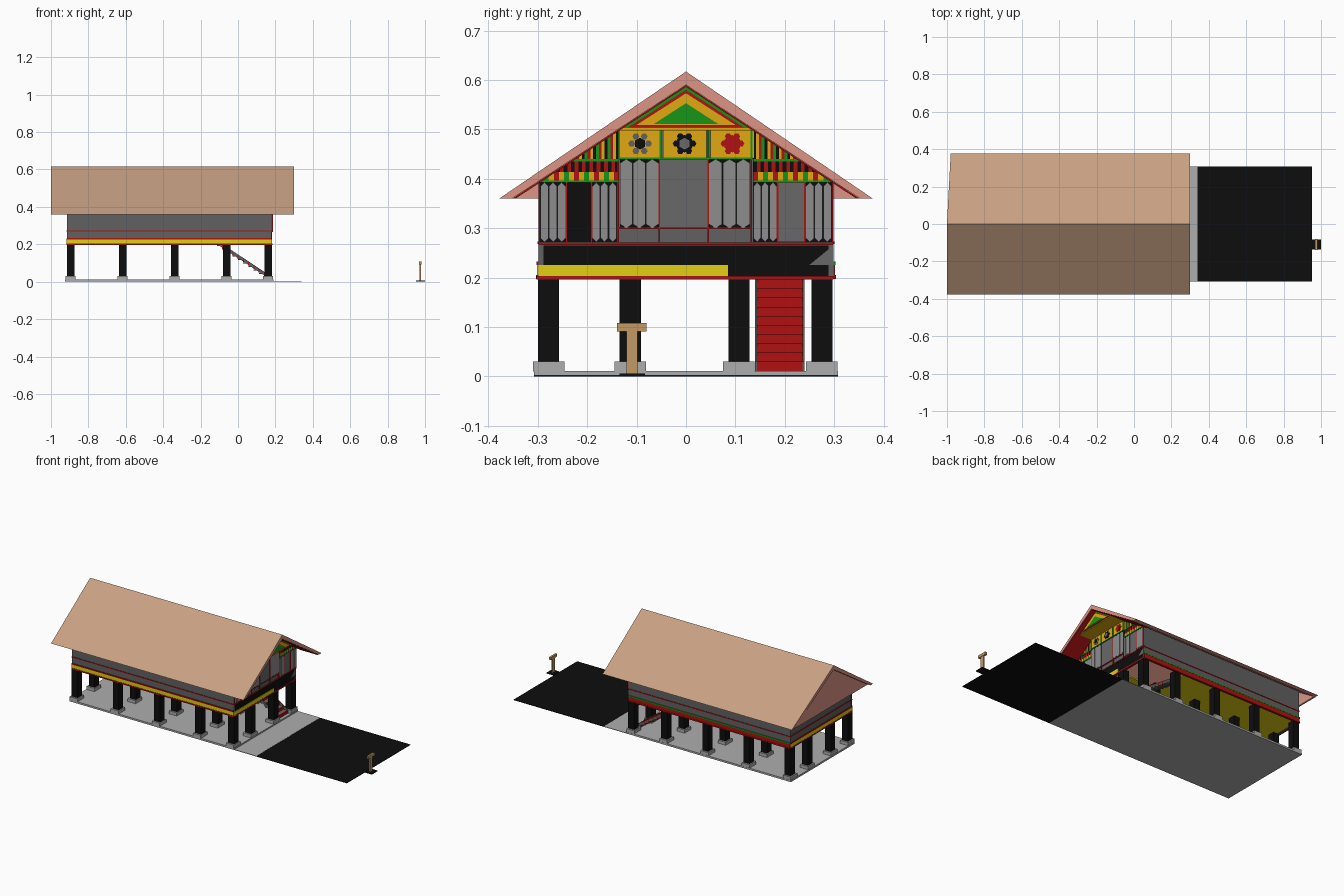
import bpy, bmesh, math

if "Cube" in bpy.data.objects:
    bpy.data.objects.remove(bpy.data.objects["Cube"])

MATS = {}
COLORS = {
    "black": (.004, .004, .004), "red": (.42, .006, .006), "yellow": (.75, .63, .006),
    "gold": (.75, .4, .006), "green": (.008, .3, .01), "wall_grey": (.12, .12, .12),
    "mid_grey": (.14, .14, .14), "pale_grey": (.42, .42, .42), "board_grey": (.27, .27, .27),
    "tile": (.58, .35, .23), "pink": (.73, .3, .24), "wood": (.54, .32, .13),
}


def mat(key):
    if key not in MATS:
        m = bpy.data.materials.new(key)
        m.diffuse_color = (*COLORS[key], 1)
        m.use_nodes = True
        m.node_tree.nodes["Principled BSDF"].inputs["Base Color"].default_value = m.diffuse_color
        MATS[key] = m
    return MATS[key]


def prism(name, pts, a, b, color, axis="x"):
    """Extrude a closed profile from a to b: (y,z) along x, or (x,z) along y."""
    bm = bmesh.new()
    def place(p, t):
        return (t, p[0], p[1]) if axis == "x" else (p[0], t, p[1])
    lo = [bm.verts.new(place(p, a)) for p in pts]
    hi = [bm.verts.new(place(p, b)) for p in pts]
    n = len(pts)
    bm.faces.new(lo)
    bm.faces.new(hi)
    for i in range(n):
        j = (i + 1) % n
        bm.faces.new((lo[i], lo[j], hi[j], hi[i]))
    bmesh.ops.recalc_face_normals(bm, faces=bm.faces)
    me = bpy.data.meshes.new(name)
    bm.to_mesh(me)
    bm.free()
    ob = bpy.data.objects.new(name, me)
    bpy.context.collection.objects.link(ob)
    me.materials.append(mat(color))
    return ob


def box(name, x0, x1, y0, y1, z0, z1, color):
    return prism(name, [(y0, z0), (y1, z0), (y1, z1), (y0, z1)], x0, x1, color)


def under(y):
    """Height of the roof underside at y."""
    return .588 - .648 * abs(y)


def ngon(cy, cz, r, n, turn=0):
    return [(cy + r * math.cos(turn + math.tau * i / n),
             cz + r * math.sin(turn + math.tau * i / n)) for i in range(n)]


XF, XB, W = .18, -.912, .298      # front wall, back wall, half width

# Ground slab, apron and dark yard
box("ground_slab", -.925, .19, -.308, .308, 0, .011, "pale_grey")
box("apron", .19, .34, -.308, .308, 0, .003, "pale_grey")
box("yard", .34, .952, -.308, .308, 0, .002, "black")

# Sign post
box("sign_base", .952, 1, -.135, -.083, 0, .006, "black")
box("sign_post", .971, .979, -.12, -.098, .006, .095, "wood")
box("sign_board", .969, .981, -.14, -.08, .091, .108, "wood")

# Columns on square footings
for x in (-.895, -.617, -.338, -.06, .163):
    for y in (-.278, -.113, .107, .275):
        box("footing", x - .028, x + .025, y - .032, y + .032, .01, .03, "pale_grey")
        box("column", x - .02, x + .02, y - .0215, y + .0215, .03, .203, "black")

# Floor with a stair opening at the front right
box("floor_main", XB, -.11, -W, W, .202, .21, "yellow")
box("floor_front", -.11, XF, -W, .085, .202, .21, "yellow")

# Stair flight
STEPS = 10
for i in range(STEPS):
    x1, z1 = .172 - i * .028, .03 + i * .0185
    box("stair_riser", x1 - .006, x1, .14, .24, z1 - .0185, z1, "red")
    box("stair_tread", x1 - .033, x1 - .003, .14, .24, z1 - .006, z1 - .001, "mid_grey")
for y in (.14, .236):
    prism("stair_stringer", [(.175, .011), (.175, .03), (-.085, .202), (-.115, .202)],
          y, y + .004, "wall_grey", "y")

# Side walls with coloured bands
for s, band, trim in ((-1, "yellow", "red"), (1, "red", "green")):
    def strip(name, t0, t1, z0, z1, color):
        a, b = sorted((s * t0, s * t1))
        box(name, XB - .002, XF, a, b, z0, z1, color)
    strip("side_wall", .288, W, .2, .394, "wall_grey")
    strip("side_lower_trim", .29, .304, .197, .205, "red")
    strip("side_band", .29, .302, .205, .226, band)
    strip("side_upper_trim", .29, .303, .226, .233, trim)
    strip("side_rail", .29, .301, .268, .273, "red")

# Back wall
gable = [(-W, .2), (W, .2), (W, under(W)), (0, .588), (-W, under(W))]
prism("back_wall", gable, XB, XB + .01, "wall_grey")
box("back_band", XB - .005, XB, -W, W, .205, .226, "yellow")
box("back_lower_trim", XB - .006, XB, -W, W, .197, .205, "red")
box("back_upper_trim", XB - .006, XB, -W, W, .226, .232, "red")
box("back_rail", XB - .004, XB, -W, W, .268, .273, "red")

# Front wall base
prism("front_wall", [(-W, .265), (W, .265)] + gable[2:], XF - .012, XF, "wall_grey")
box("front_fascia", XF - .01, XF, -W, W, .225, .268, "black")
box("front_fascia_stair", XF - .01, XF, .085, W, .203, .226, "black")
box("front_band", XF - .01, XF + .003, -W, .085, .203, .226, "yellow")
box("front_trim", XF - .01, XF + .004, -.303, W, .196, .203, "red")
prism("stair_brace", [(.25, .226), (W, .226), (W, .265)], XF, XF + .002, "mid_grey")


def boards(y0, y1, z0, z1):
    """Dark recess with three boards that have pointed ends."""
    box("board_recess", XF, XF + .002, y0, y1, z0, z1, "black")
    w = (y1 - y0) / 3
    for k in range(3):
        a, b = y0 + k * w + .0007, y0 + (k + 1) * w - .0007
        m = (a + b) / 2
        prism("wall_board", [(a, z0 + .008), (m, z0), (b, z0 + .008),
                             (b, z1 - .008), (m, z1), (a, z1 - .008)],
              XF + .002, XF + .006, "board_grey")


# Shutter boards and openings
for y0, y1 in ((-.295, -.243), (-.19, -.14), (.136, .184), (.242, .295)):
    boards(y0, y1, .272, .393)
for y0, y1 in ((-.134, -.055), (.046, .13)):
    boards(y0, y1, .3, .44)
box("side_opening", XF, XF + .002, -.241, -.192, .272, .393, "black")
box("side_panel", XF, XF + .004, .187, .24, .272, .393, "mid_grey")
box("door_panel", XF, XF + .004, -.053, .044, .302, .44, "mid_grey")
for y in (-.297, -.242, -.191, .185, .241, .297):
    box("red_post", XF, XF + .007, y - .0018, y + .0018, .27, .394, "red")
for y in (-.137, -.054, .045, .132):
    box("red_post", XF, XF + .007, y - .0018, y + .0018, .27, .44, "red")
box("sill_rail", XF, XF + .006, -.138, .134, .298, .302, "red")
box("base_rail", XF, XF + .006, -W, W, .266, .271, "red")

# Friezes on both wings: checks, dashes and upright slats
for s in (-1, 1):
    for lo, hi, n, z0, z1, cols in (
            (.136, .298, 16, .395, .414, ("red", "gold", "green", "gold")),
            (.136, .27, 18, .414, .435, ("black", "red")),
            (.136, .228, 16, .44, .5, ("black", "gold", "red", "green"))):
        w = (hi - lo) / n
        for k in range(n):
            a, b = lo + k * w, lo + (k + 1) * w
            ta, tb = min(z1, under(a)), min(z1, under(b))
            if tb > z0 + .001:
                prism("frieze_slat", [(s * a, z0), (s * b, z0), (s * b, tb), (s * a, ta)],
                      XF, XF + .005, cols[k % len(cols)])
    for hi, z in ((.297, .392), (.23, .435)):
        a, b = sorted((s * .136, s * hi))
        box("frieze_rail", XF, XF + .008, a, b, z, z + .005, "green")

# Three ornament panels
for cy, c1, c2 in ((-.093, "wall_grey", "black"), (-.003, "black", "mid_grey"), (.094, "red", "red")):
    box("ornament_panel", XF, XF + .008, cy - .044, cy + .044, .442, .499, "gold")
    for k in range(6):
        t = math.tau * k / 6
        prism("ornament_petal", ngon(cy + .017 * math.cos(t), .471 + .017 * math.sin(t), .007, 6),
              XF + .008, XF + .010, c1)
    if c1 != "wall_grey":
        prism("ornament_disc", ngon(cy, .471, .018, 6, math.pi / 6), XF + .008, XF + .011, c1)
    prism("ornament_core", ngon(cy, .471, .012, 6, math.pi / 6), XF + .011, XF + .013, c2)
for y in (-.136, -.052, .045, .133):
    box("ornament_frame", XF, XF + .010, y - .002, y + .002, .44, .5, "green")
box("ornament_frame_base", XF, XF + .010, -.136, .135, .439, .443, "green")

# Jutting pediment with nested triangles
box("pediment_soffit", XF, .27, -.134, .134, .498, .503, "gold")
for k, (half, z0, z1, c) in enumerate(((.134, .5, .588, "green"), (.117, .504, .58, "red"),
                                       (.1, .509, .573, "gold"), (.065, .511, .553, "green"))):
    prism("pediment_layer", [(-half, z0), (half, z0), (0, z1)], .262, .27 + .002 * k, c)

# Roof: tiled slopes, pink ends and underside
roof = prism("roof", [(-.378, .36), (0, .617), (.378, .36), (.352, .36), (0, .59), (-.352, .36)],
             -1, .3, "tile")
roof.data.materials.append(mat("pink"))
for v in roof.data.vertices:
    if v.co.x < 0 and v.co.y > .3:
        v.co.x += .02
for p in roof.data.polygons:
    p.material_index = 0 if p.normal.z > .3 else 1
prism("roof_back_gable", [(-.354, .36), (.354, .36), (0, .592)], -.982, -.972, "pink")
for s in (-1, 1):
    prism("overhang_soffit", [(s * .35, .3605), (0, .5895), (0, .586), (s * .344, .3605)],
          XF, .297, "red")
